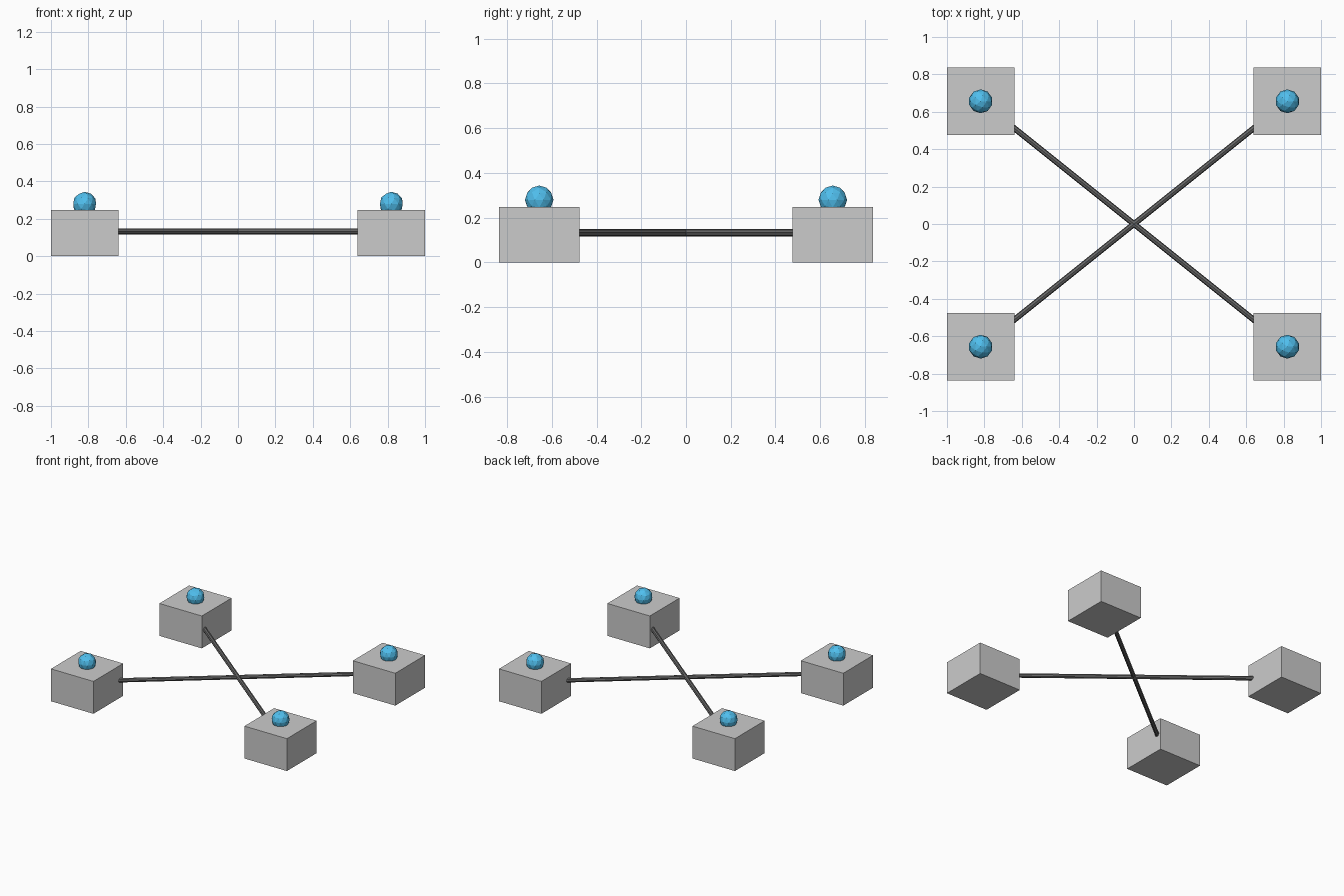
import bpy
import math
from mathutils import Vector

if "Cube" in bpy.data.objects:
    bpy.data.objects.remove(bpy.data.objects["Cube"])

CX, CY = 0.82, 0.656      # centre of each corner block
BLOCK, HEIGHT = 0.36, 0.248
BEAM_Z, BEAM_R = 0.133, 0.016
BALL_Z, BALL_R = 0.28, 0.064


def material(name, colour):
    m = bpy.data.materials.new(name)
    m.diffuse_color = (*colour, 1.0)
    m.use_nodes = True
    m.node_tree.nodes["Principled BSDF"].inputs["Base Color"].default_value = m.diffuse_color
    return m


blue = material("blue", (0.08, 0.52, 0.85))
black = material("black", (0.14, 0.14, 0.14))


def finish(name, mat=None):
    obj = bpy.context.object
    obj.name = name
    if mat:
        obj.data.materials.append(mat)
    return obj


# Corner blocks, each with a ball half sunk in its top
for side, sx in (("left", -1), ("right", 1)):
    for end, sy in (("front", -1), ("back", 1)):
        bpy.ops.mesh.primitive_cube_add(size=1, location=(sx * CX, sy * CY, HEIGHT / 2))
        block = finish(f"{end}_{side}_block")
        block.scale = (BLOCK, BLOCK, HEIGHT)

        bpy.ops.mesh.primitive_ico_sphere_add(
            subdivisions=2, radius=BALL_R, location=(sx * CX, sy * CY, BALL_Z))
        finish(f"{end}_{side}_ball", blue)

# Two crossed beams joining opposite blocks
for name, sy in (("rising_beam", 1), ("falling_beam", -1)):
    direction = Vector((CX, sy * CY, 0))
    bpy.ops.mesh.primitive_cylinder_add(
        vertices=8, radius=BEAM_R, depth=2 * direction.length,
        location=(0, 0, BEAM_Z),
        rotation=(0, math.pi / 2, math.atan2(direction.y, direction.x)))
    finish(name, black)
